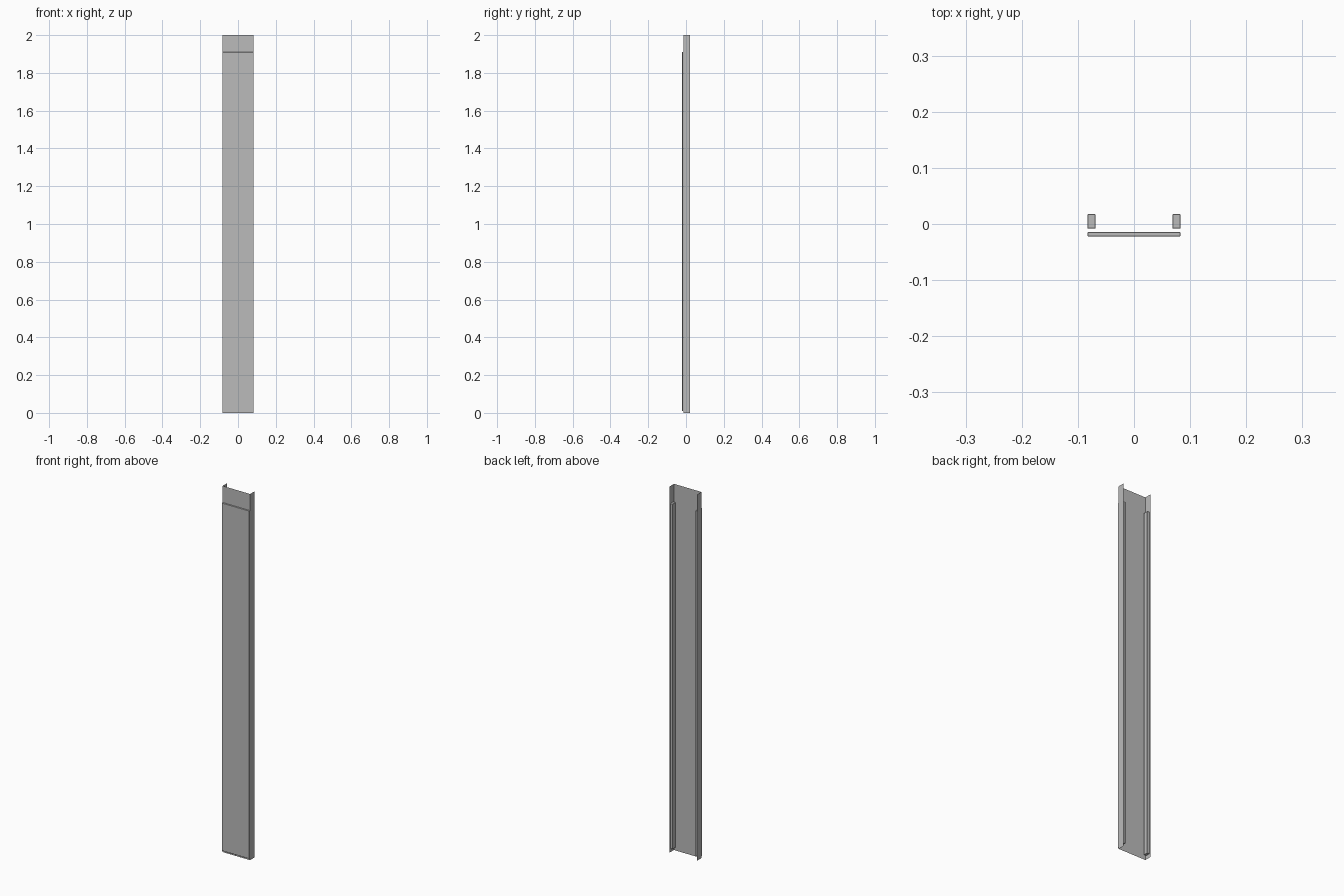
import bpy
import bmesh

if "Cube" in bpy.data.objects:
    bpy.data.objects.remove(bpy.data.objects["Cube"], do_unlink=True)

GREY = (0.5, 0.5, 0.5, 1)
metal = bpy.data.materials.new("grey metal")
metal.use_nodes = True
metal.diffuse_color = GREY
metal.node_tree.nodes["Principled BSDF"].inputs["Base Color"].default_value = GREY

HALF = 0.083      # half width
FRONT = -0.022    # front of the panel
WEB = -0.0145     # channel web, touching the panel's back
BACK = 0.022      # rear edge of the flanges


def add_object(name, bm):
    mesh = bpy.data.meshes.new(name)
    bm.to_mesh(mesh)
    bm.free()
    mesh.materials.append(metal)
    obj = bpy.data.objects.new(name, mesh)
    bpy.context.collection.objects.link(obj)
    return obj


def add_box(name, low, high):
    bm = bmesh.new()
    bmesh.ops.create_cube(bm, size=1)
    for v in bm.verts:
        v.co = [(a + b) / 2 + c * (b - a) for a, b, c in zip(low, high, v.co)]
    obj = add_object(name, bm)
    bevel = obj.modifiers.new("soft edge", "BEVEL")
    bevel.width = 0.0008
    bevel.segments = 1
    return obj


# Thin sheet channel, open at the back
bm = bmesh.new()
outline = [(-HALF, BACK), (-HALF, WEB), (HALF, WEB), (HALF, BACK)]
columns = [[bm.verts.new((x, y, z)) for z in (0, 2)] for x, y in outline]
for a, b in zip(columns, columns[1:]):
    bm.faces.new((a[0], b[0], b[1], a[1]))
add_object("sheet_channel", bm)

# Front cover panel
add_box("front_panel", (-HALF, FRONT, 0.01), (HALF, WEB - 0.0002, 1.91))

# Stiffening rails inside the flanges
for side, name in ((1, "left_rail"), (-1, "right_rail")):
    x = sorted((side * 0.0685, side * (HALF - 0.0002)))
    add_box(name, (x[0], -0.008, 0.02), (x[1], 0.0175, 1.905))
